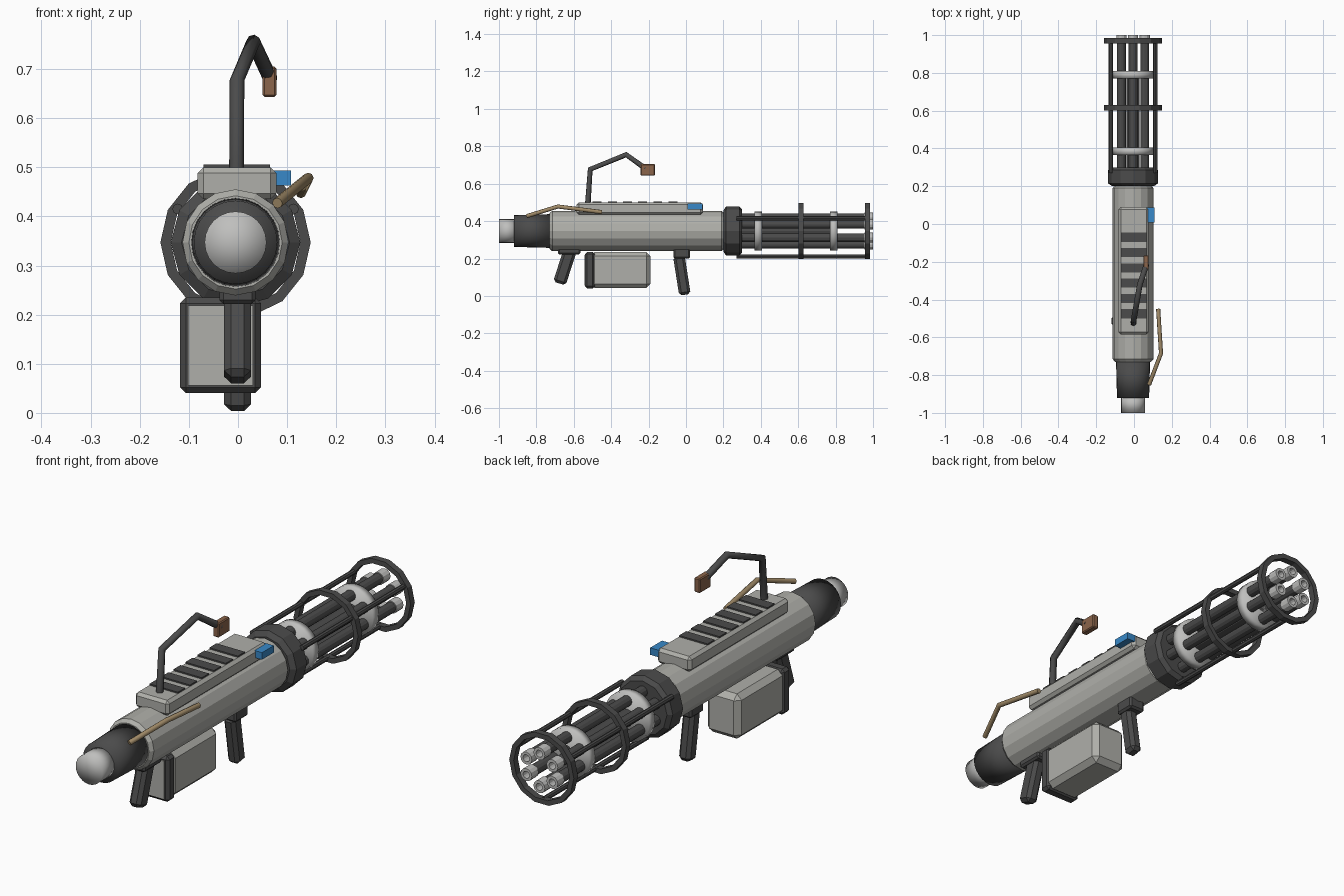
import bpy
import bmesh
from math import sin, cos, pi, radians
from mathutils import Matrix, Vector

if "Cube" in bpy.data.objects:
    bpy.data.objects.remove(bpy.data.objects["Cube"], do_unlink=True)

AX, AZ = -0.005, 0.347  # main barrel axis


def material(name, rgb):
    m = bpy.data.materials.new(name)
    m.use_nodes = True
    m.diffuse_color = (*rgb, 1)
    m.node_tree.nodes["Principled BSDF"].inputs["Base Color"].default_value = (*rgb, 1)
    return m


LIGHT = material("light grey", (0.43, 0.43, 0.40))
PALE = material("pale grey", (0.52, 0.52, 0.51))
DARK = material("dark grey", (0.07, 0.07, 0.07))
BROWN = material("brown", (0.26, 0.13, 0.07))
TAN = material("tan", (0.36, 0.26, 0.14))
BLUE = material("blue", (0.04, 0.25, 0.58))


def finish(name, bm, mat, smooth=False):
    bmesh.ops.recalc_face_normals(bm, faces=bm.faces)
    for f in bm.faces:
        f.smooth = smooth
    me = bpy.data.meshes.new(name)
    bm.to_mesh(me)
    bm.free()
    me.materials.append(mat)
    ob = bpy.data.objects.new(name, me)
    bpy.context.collection.objects.link(ob)
    return ob


def lathe(name, profile, sides, mat, smooth=False, x=AX, z=AZ, closed=False):
    """Spin (y, radius) points around an axis running along y."""
    bm = bmesh.new()
    if not closed:
        profile = [(profile[0][0], 0)] + profile + [(profile[-1][0], 0)]
    rings = [[bm.verts.new((x + r * cos(2 * pi * k / sides), y, z + r * sin(2 * pi * k / sides)))
              for k in range(sides)] for y, r in profile]
    pairs = list(zip(rings, rings[1:]))
    if closed:
        pairs.append((rings[-1], rings[0]))
    for a, b in pairs:
        for k in range(sides):
            n = (k + 1) % sides
            bm.faces.new((a[k], a[n], b[n], b[k]))
    bmesh.ops.remove_doubles(bm, verts=bm.verts, dist=1e-6)
    return finish(name, bm, mat, smooth)


def box(name, lo, hi, mat, bevel=0.0, tilt=0.0):
    lo, hi = Vector(lo), Vector(hi)
    bm = bmesh.new()
    bmesh.ops.create_cube(bm, size=1)
    bmesh.ops.scale(bm, vec=hi - lo, verts=bm.verts)
    if bevel:
        bmesh.ops.bevel(bm, geom=bm.edges[:], offset=bevel, segments=1, affect='EDGES')
    bmesh.ops.rotate(bm, matrix=Matrix.Rotation(radians(tilt), 3, 'X'), verts=bm.verts)
    bmesh.ops.translate(bm, vec=(lo + hi) / 2, verts=bm.verts)
    return finish(name, bm, mat)


def tube(name, points, radius, mat):
    cu = bpy.data.curves.new(name, 'CURVE')
    cu.dimensions = '3D'
    cu.bevel_depth, cu.bevel_resolution, cu.use_fill_caps = radius, 2, True
    sp = cu.splines.new('POLY')
    sp.points.add(len(points) - 1)
    for p, co in zip(sp.points, points):
        p.co = (*co, 1)
    cu.materials.append(mat)
    ob = bpy.data.objects.new(name, cu)
    bpy.context.collection.objects.link(ob)
    bpy.ops.object.select_all(action='DESELECT')
    ob.select_set(True)
    bpy.context.view_layer.objects.active = ob
    bpy.ops.object.convert(target='MESH')
    return ob


# Main housing and end cap
lathe("body", [(-0.73, 0.095), (-0.715, 0.108), (0.19, 0.108), (0.2, 0.1)], 16, LIGHT)
lathe("rear_sleeve", [(-0.92, 0.085), (-0.73, 0.09)], 24, DARK, True)
lathe("rear_knob", [(-1.0, 0.063), (-0.91, 0.063)], 24, PALE, True)
lathe("collar", [(0.2, 0.11), (0.215, 0.132), (0.285, 0.132), (0.3, 0.115)], 12, DARK)

# Rotating barrels with muzzles and spacer discs
lathe("barrel_core", [(0.28, 0.035), (0.81, 0.035)], 12, DARK)
for i in range(6):
    a = radians(90 + 60 * i)
    bx, bz = AX + 0.071 * cos(a), AZ + 0.071 * sin(a)
    lathe(f"barrel_{i + 1}", [(0.28, 0.023), (0.965, 0.023)], 12, DARK, x=bx, z=bz)
    lathe(f"muzzle_{i + 1}", [(0.955, 0.027), (1.0, 0.027), (1.0, 0.015), (0.955, 0.015)],
          12, PALE, x=bx, z=bz, closed=True)
for i, y in enumerate((0.385, 0.79)):
    lathe(f"spacer_disc_{i + 1}", [(y - 0.02, 0.105), (y + 0.02, 0.105)], 24, PALE, True)

# Guard cage
for i, y in enumerate((0.615, 0.97)):
    lathe(f"guard_ring_{i + 1}", [(y - 0.014, 0.153), (y + 0.014, 0.153),
                                  (y + 0.014, 0.132), (y - 0.014, 0.132)], 14, DARK, closed=True)
for i in range(3):
    a = radians(30 + 120 * i)
    lathe(f"guard_rod_{i + 1}", [(0.27, 0.011), (0.97, 0.011)], 8, DARK,
          x=AX + 0.136 * cos(a), z=AZ + 0.136 * sin(a))

# Top housing with vent slats and a switch
box("top_housing", (-0.082, -0.585, 0.435), (0.078, 0.09, 0.5), LIGHT, 0.012)
for i in range(6):
    y = -0.07 - 0.081 * i
    box(f"vent_slat_{i + 1}", (-0.07, y - 0.024, 0.49), (0.065, y + 0.024, 0.506), DARK)
box("switch", (0.065, 0.008, 0.463), (0.108, 0.088, 0.493), BLUE)

# Bent arm with its end block, and the side cable
tube("arm", [(-0.003, -0.525, 0.49), (-0.002, -0.512, 0.677),
             (0.031, -0.32, 0.755), (0.066, -0.215, 0.68)], 0.015, DARK)
box("arm_block", (0.05, -0.242, 0.643), (0.078, -0.166, 0.705), BROWN, 0.004)
tube("side_cable", [(0.08, -0.85, 0.427), (0.143, -0.685, 0.478), (0.128, -0.45, 0.448)], 0.011, TAN)

# Grips and their mounts
box("rear_mount", (-0.038, -0.685, 0.222), (0.036, -0.565, 0.26), DARK, 0.008)
box("rear_grip", (-0.028, -0.683, 0.062), (0.026, -0.613, 0.25), DARK, 0.014, -18)
box("front_mount", (-0.038, -0.068, 0.2), (0.036, 0.022, 0.26), DARK, 0.008)
box("front_grip", (-0.028, -0.053, 0.005), (0.026, 0.009, 0.215), DARK, 0.014, 9)

# Ammunition box with its dark front frame
box("ammo_box", (-0.115, -0.51, 0.043), (0.045, -0.19, 0.235), LIGHT, 0.022)
box("ammo_frame", (-0.118, -0.54, 0.04), (0.047, -0.487, 0.235), DARK, 0.012)
box("ammo_panel", (-0.102, -0.544, 0.056), (0.031, -0.537, 0.219), LIGHT)
